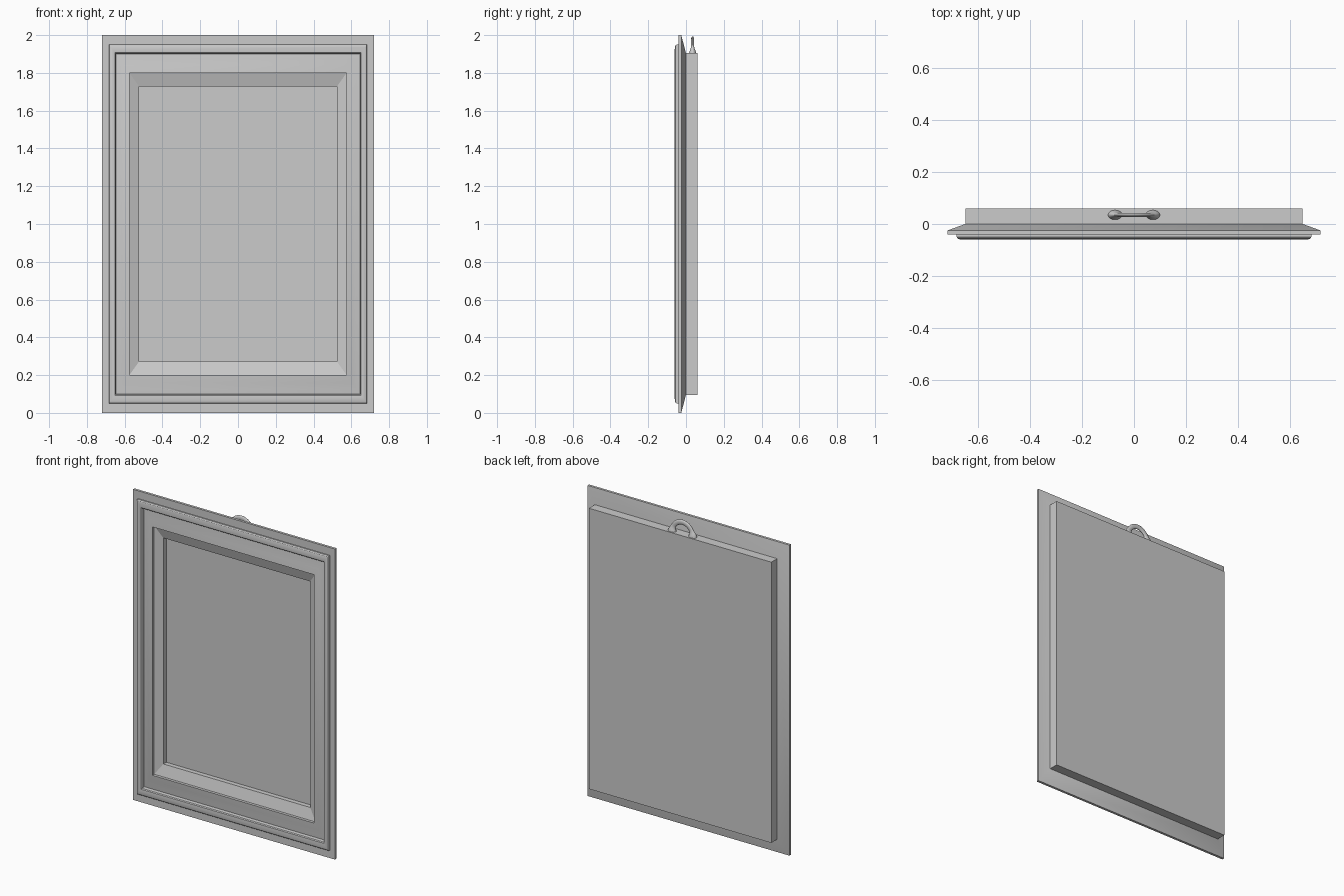
import bpy, bmesh, math

if "Cube" in bpy.data.objects:
    bpy.data.objects.remove(bpy.data.objects["Cube"])

HALF_W, HALF_H = 0.719, 1.0
PANEL_Y = 0.018


def make_object(name, bm, smooth=None):
    bmesh.ops.recalc_face_normals(bm, faces=bm.faces[:])
    mesh = bpy.data.meshes.new(name)
    bm.to_mesh(mesh)
    bm.free()
    ob = bpy.data.objects.new(name, mesh)
    bpy.context.collection.objects.link(ob)
    if smooth:
        bpy.ops.object.select_all(action='DESELECT')
        ob.select_set(True)
        bpy.context.view_layer.objects.active = ob
        bpy.ops.object.shade_smooth_by_angle(angle=math.radians(smooth))
    return ob


def skin(bm, rings, closed):
    # joins successive vertex rings with quads
    n = len(rings[0])
    pairs = list(zip(rings, rings[1:]))
    if closed:
        pairs.append((rings[-1], rings[0]))
    for a, b in pairs:
        for i in range(n):
            j = (i + 1) % n
            bm.faces.new((a[i], a[j], b[j], b[i]))


def rect_ring(bm, s, y):
    return [bm.verts.new((sx * HALF_W * s, y, 1 + sz * HALF_H * s))
            for sx, sz in ((-1, -1), (1, -1), (1, 1), (-1, 1))]


# Frame and backing board as one profile of (scale about the centre, depth y)
profile = [
    (0.904, 0.06), (0.904, 0.0), (1.0, -0.025), (1.0, -0.041), (0.95, -0.041),
    (0.95, -0.05), (0.945, -0.056), (0.935, -0.059), (0.92, -0.06),
    (0.907, -0.058), (0.902, -0.053), (0.90, -0.03),
    (0.875, -0.034), (0.84, -0.041), (0.803, -0.05),
    (0.80, -0.05), (0.80, -0.032), (0.728, -0.012), (0.728, PANEL_Y),
]
bm = bmesh.new()
rings = [rect_ring(bm, s, y) for s, y in profile]
skin(bm, rings, False)
bm.faces.new(rings[0])
make_object("moulded_frame", bm, 25)

# Picture panel, recessed behind the inner bevel
bm = bmesh.new()
bm.faces.new(rect_ring(bm, 0.728, PANEL_Y))
panel = make_object("picture_panel", bm)
if panel.data.polygons[0].normal.y > 0:
    panel.data.flip_normals()

# Hanging loop: arch with swollen feet and a thin flat crown
bm = bmesh.new()
rings = []
steps, sides = 28, 16
for k in range(steps + 1):
    t = math.pi * k / steps
    foot = max(0.0, 1 - math.sin(t) / 0.55)
    foot = foot * foot * (3 - 2 * foot)
    r_in, r_y = 0.016 + 0.012 * foot, 0.008 + 0.011 * foot
    cx, cz = 0.073 * math.cos(t), 1.9 + 0.078 * math.sin(t)
    ring = []
    for i in range(sides):
        a = 2 * math.pi * i / sides
        d = r_in * math.cos(a)
        ring.append(bm.verts.new((cx + d * math.cos(t),
                                  0.035 + r_y * math.sin(a),
                                  cz + d * math.sin(t))))
    rings.append(ring)
skin(bm, rings, False)
bm.faces.new(rings[0])
bm.faces.new(rings[-1])
make_object("hanging_loop", bm, 40)
